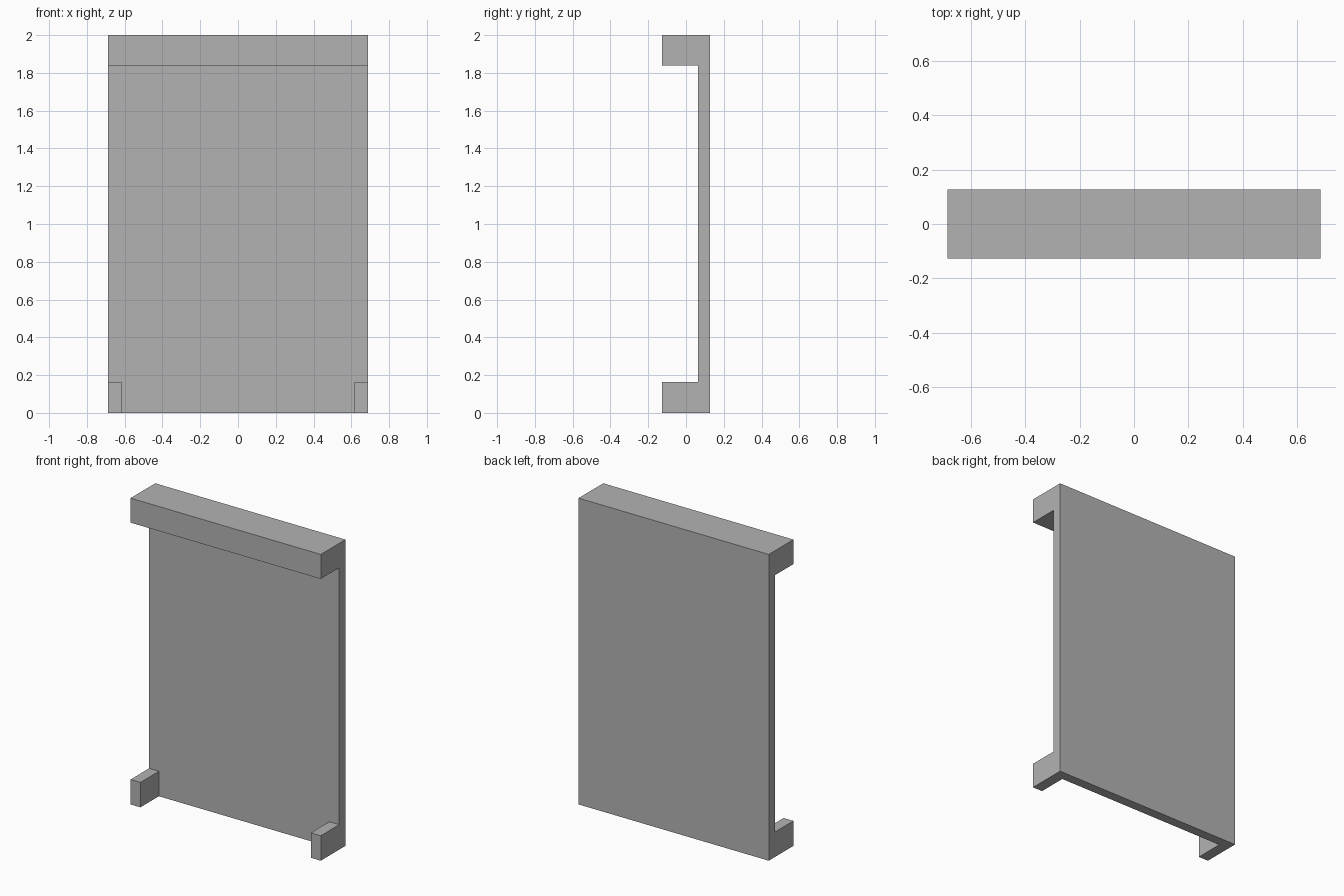
import bpy
import bmesh

default = bpy.data.objects.get("Cube")
if default:
    bpy.data.objects.remove(default, do_unlink=True)

HALF_W, HALF_D, HEIGHT = 0.687, 0.127, 2.0
PANEL_FRONT = 0.063    # front face of the thin back panel
RAIL_BOTTOM = 1.84
FOOT_TOP = 0.163
FOOT_INNER = 0.616

grey = bpy.data.materials.new("plain grey")
grey.use_nodes = True
colour = (0.45, 0.45, 0.45, 1)
grey.diffuse_color = colour
grey.node_tree.nodes["Principled BSDF"].inputs["Base Color"].default_value = colour


def extrude_profile(name, profile, half_width):
    """Extrude a (y, z) outline symmetrically along x."""
    bm = bmesh.new()
    face = bm.faces.new([bm.verts.new((-half_width, y, z)) for y, z in profile])
    moved = bmesh.ops.extrude_face_region(bm, geom=[face])["geom"]
    verts = [v for v in moved if isinstance(v, bmesh.types.BMVert)]
    bmesh.ops.translate(bm, vec=(2 * half_width, 0, 0), verts=verts)
    bmesh.ops.recalc_face_normals(bm, faces=bm.faces)
    mesh = bpy.data.meshes.new(name)
    bm.to_mesh(mesh)
    bm.free()
    mesh.materials.append(grey)
    obj = bpy.data.objects.new(name, mesh)
    bpy.context.collection.objects.link(obj)
    return obj


# Back panel with top rail and bottom ledge in one C-shaped profile
frame = extrude_profile("panel_with_rail_and_feet", [
    (HALF_D, 0), (HALF_D, HEIGHT), (-HALF_D, HEIGHT), (-HALF_D, RAIL_BOTTOM),
    (PANEL_FRONT, RAIL_BOTTOM), (PANEL_FRONT, FOOT_TOP),
    (-HALF_D, FOOT_TOP), (-HALF_D, 0)], HALF_W)

# Opening that leaves only the two corner feet of the ledge
cutter = extrude_profile("foot_gap_cutter", [
    (PANEL_FRONT, -0.1), (PANEL_FRONT, FOOT_TOP + 0.1),
    (-HALF_D - 0.1, FOOT_TOP + 0.1), (-HALF_D - 0.1, -0.1)], FOOT_INNER)

cut = frame.modifiers.new("foot gap", 'BOOLEAN')
cut.operation = 'DIFFERENCE'
cut.solver = 'EXACT'
cut.object = cutter

# Apply the cut and discard the cutter
bpy.context.view_layer.objects.active = frame
bpy.ops.object.modifier_apply(modifier=cut.name)
bpy.data.objects.remove(cutter, do_unlink=True)
